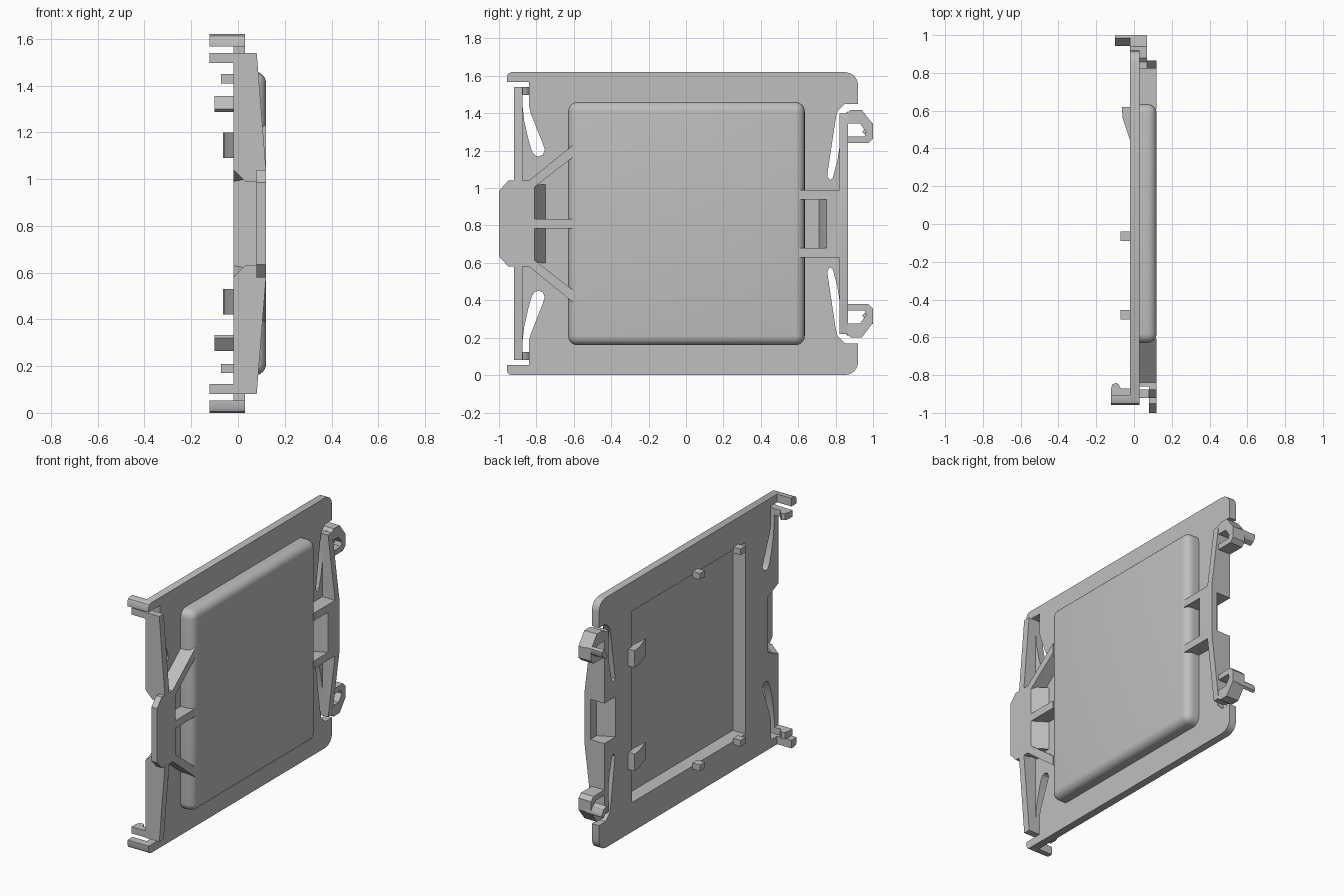
import bpy, bmesh, math
from mathutils import Matrix, Vector

if "Cube" in bpy.data.objects:
    bpy.data.objects.remove(bpy.data.objects["Cube"])

MID = 0.81  # height of the symmetry plane

grey = bpy.data.materials.new("plain_grey")
grey.use_nodes = True
COLOUR = (0.52, 0.52, 0.52, 1)
grey.diffuse_color = COLOUR
grey.node_tree.nodes["Principled BSDF"].inputs["Base Color"].default_value = COLOUR


def finish(name, bm):
    me = bpy.data.meshes.new(name)
    bm.to_mesh(me)
    bm.free()
    me.materials.append(grey)
    ob = bpy.data.objects.new(name, me)
    bpy.context.collection.objects.link(ob)
    bpy.ops.object.select_all(action='DESELECT')
    ob.select_set(True)
    bpy.context.view_layer.objects.active = ob
    bpy.ops.object.shade_smooth_by_angle(angle=math.radians(32))
    return ob


def prism(name, pts, axis, lo, hi, mirror=True):
    """Extrude a profile along an axis; optionally mirror it about mid height."""
    place = {'x': lambda a, b, t: (t, a, b),
             'y': lambda a, b, t: (a, t, b),
             'z': lambda a, b, t: (a, b, t)}[axis]
    bm = bmesh.new()
    low = [bm.verts.new(place(a, b, lo)) for a, b in pts]
    high = [bm.verts.new(place(a, b, hi)) for a, b in pts]
    bm.faces.new(low)
    bm.faces.new(high[::-1])
    n = len(pts)
    for i in range(n):
        j = (i + 1) % n
        bm.faces.new((low[i], high[i], high[j], low[j]))
    if mirror:
        # open the seam, then weld the mirrored half to it
        seam = [f for f in bm.faces if all(abs(v.co.z - MID) < 1e-5 for v in f.verts)]
        bmesh.ops.delete(bm, geom=seam, context='FACES')
        copy = bmesh.ops.duplicate(bm, geom=bm.verts[:] + bm.edges[:] + bm.faces[:])
        for v in copy["geom"]:
            if isinstance(v, bmesh.types.BMVert):
                v.co.z = 2 * MID - v.co.z
        bmesh.ops.remove_doubles(bm, verts=bm.verts[:], dist=1e-5)
    bmesh.ops.recalc_face_normals(bm, faces=bm.faces[:])
    return finish(name, bm)


def box(name, x, y, z, mirror=True):
    return prism(name, [(y[0], z[0]), (y[1], z[0]), (y[1], z[1]), (y[0], z[1])],
                 'x', x[0], x[1], mirror)


def open_box(name, x, y, z, radius=0, inward=False):
    """Box without its -x face, with optional rounded edges."""
    bm = bmesh.new()
    size = Vector((x[1] - x[0], y[1] - y[0], z[1] - z[0]))
    mid = Vector((x[0] + x[1], y[0] + y[1], z[0] + z[1])) / 2
    bmesh.ops.create_cube(bm, size=1, matrix=Matrix.Translation(mid) @ Matrix.Diagonal(size.to_4d()))

    def at_back(item):
        return all(v.co.x < x[0] + 1e-4 for v in item.verts)
    if radius:
        bmesh.ops.bevel(bm, geom=[e for e in bm.edges if not at_back(e)], offset=radius,
                        segments=6, profile=0.5, affect='EDGES')
    bmesh.ops.delete(bm, geom=[f for f in bm.faces if at_back(f)], context='FACES')
    if inward:
        bmesh.ops.reverse_faces(bm, faces=bm.faces[:])
    return finish(name, bm)


# Main plate: half outline with spring slots and the pocket opening
front_edge = [(-.81, MID), (-.81, .99), (-.92, 1.04), (-.92, 1.54), (-.875, 1.54)]
front_slot = [(-.875, 1.45), (-.865, 1.36), (-.845, 1.27), (-.825, 1.2), (-.81, 1.177),
              (-.79, 1.168), (-.765, 1.178), (-.755, 1.205), (-.765, 1.235),
              (-.83, 1.4), (-.84, 1.44)]
top_edge = [(-.84, 1.567), (-.957, 1.567), (-.957, 1.6), (-.95, 1.613), (-.935, 1.62),
            (.85, 1.62), (.877, 1.614), (.9, 1.6), (.915, 1.577), (.92, 1.55),
            (.92, 1.45), (.85, 1.45)]
back_slot = [(.81, 1.41), (.8, 1.37), (.758, 1.09), (.757, 1.06), (.77, 1.043), (.785, 1.055),
             (.81, 1.15), (.822, 1.23)]
back_edge = [(.822, 1.37), (.865, 1.41), (.865, .94), (.75, .94), (.75, MID)]
pocket_edge = [(.58, MID), (.58, 1.43), (-.58, 1.43), (-.58, MID)]
prism("main_plate", front_edge + front_slot + top_edge + back_slot + back_edge + pocket_edge,
      'x', -.02, .03)

# Raised rounded cover and the pocket behind it
open_box("raised_cover", (.03, .12), (-.63, .635), (.16, 1.46), radius=.05)
open_box("pocket_lining", (-.02, .07), (-.58, .58), (.19, 1.43), inward=True)

# Front spring walls, finger tab and ramp
prism("front_wall", [(-.02, 1.54), (.08, 1.54), (.12, 1.04), (.12, .99), (.03, .99), (-.02, 1.04)],
      'y', -.92, -.875)
prism("front_tab", [(-1, MID), (-1, .985), (-.95, 1.04), (-.85, 1.04), (-.81, 1.01), (-.81, MID)],
      'x', .08, .12)
prism("front_ramp", [(.12, -.85), (.12, -.81), (.03, -.75), (-.02, -.75), (-.02, -.81), (.08, -.85)],
      'z', .6, 1.02, mirror=False)
prism("diagonal_rib", [(-.605, 1.23), (-.605, 1.165), (-.81, 1.005), (-.86, 1.005), (-.86, 1.04),
                       (-.84, 1.04)], 'x', .02, .12)
box("centre_rib", (.02, .12), (-.82, -.605), (.785, .835), mirror=False)

# Corner hooks at the front
prism("inner_hook", [(-.02, -.915), (-.02, -.872), (-.07, -.872), (-.08, -.85), (-.095, -.84),
                     (-.115, -.85), (-.122, -.875), (-.122, -.915)], 'z', 1.497, 1.54)
prism("outer_hook", [(-.957, 1.567), (-.957, 1.6), (-.95, 1.613), (-.935, 1.62), (-.905, 1.62),
                     (-.905, 1.567)], 'x', -.122, .03)

# Back spring walls, cap, ramp and ribs
prism("back_wall", [(-.02, 1.4), (.07, 1.4), (.12, .99), (.12, MID), (.08, MID), (.08, .94),
                    (-.02, .94)], 'y', .822, .865)
box("back_cap", (.08, .12), (.75, .865), (.63, .99), mirror=False)
prism("back_ramp", [(.12, .8), (.12, .75), (.03, .71), (-.02, .71), (-.02, .75), (.08, .8)],
      'z', .66, .96, mirror=False)
box("back_rib", (-.02, .12), (.605, .83), (.94, .99))

# Latch loops with catch pins
prism("latch_loop", [(.822, 1.37), (.88, 1.418), (.94, 1.418), (1, 1.34), (1, 1.265), (.975, 1.24),
                     (.86, 1.24), (.86, 1.275), (.955, 1.275), (.963, 1.3), (.93, 1.345),
                     (.865, 1.345), (.865, 1.275), (.822, 1.275)], 'x', -.02, .07)
prism("catch_pin", [(.942, 1.3), (.957, 1.287), (.985, 1.3), (1, 1.325), (1, 1.345), (.985, 1.355)],
      'x', -.1, .02)

# Locating pegs and board clips on the rear face
for label, y in (("front", -.48), ("middle", -.065)):
    box(label + "_peg", (-.072, -.018), (y - .025, y + .025), (1.41, 1.45))
prism("board_clip", [(-.02, .44), (-.06, .56), (-.065, .62), (-.01, .62), (-.01, .56)],
      'z', 1.09, 1.2)
